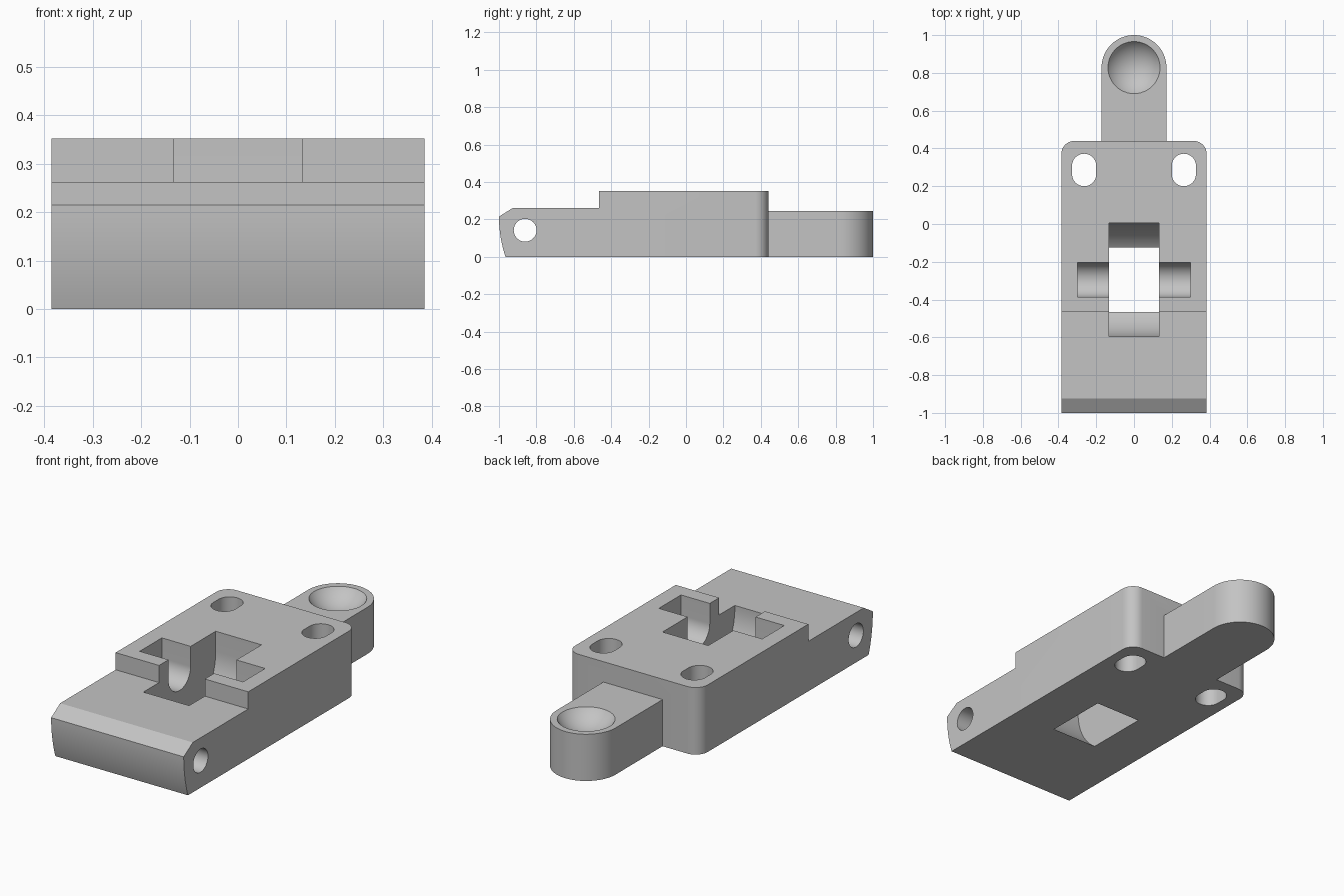
import bpy, bmesh
from math import sin, cos, pi, radians, hypot
from mathutils import Vector

if "Cube" in bpy.data.objects:
    bpy.data.objects.remove(bpy.data.objects["Cube"], do_unlink=True)

grey = bpy.data.materials.new("plain grey")
grey.use_nodes = True
GREY = (0.55, 0.55, 0.55, 1)
grey.diffuse_color = GREY
grey.node_tree.nodes["Principled BSDF"].inputs["Base Color"].default_value = GREY


def arc(cx, cy, r, a0, a1, n=24):
    """Points on a circular arc, angles in degrees."""
    angles = [radians(a0 + (a1 - a0) * i / n) for i in range(n + 1)]
    return [(cx + r * cos(a), cy + r * sin(a)) for a in angles]


def make_object(name, bm):
    mesh = bpy.data.meshes.new(name)
    bm.to_mesh(mesh)
    bm.free()
    mesh.materials.append(grey)
    obj = bpy.data.objects.new(name, mesh)
    bpy.context.collection.objects.link(obj)
    return obj


def prism(name, outline, axis, low, high):
    """Extrude an outline along x (outline in y, z) or along z (outline in x, y)."""
    bm = bmesh.new()
    if axis == "x":
        verts = [bm.verts.new((low, a, b)) for a, b in outline]
        shift = Vector((high - low, 0, 0))
    else:
        verts = [bm.verts.new((a, b, low)) for a, b in outline]
        shift = Vector((0, 0, high - low))
    face = bm.faces.new(verts)
    new = bmesh.ops.extrude_face_region(bm, geom=[face], use_keep_orig=True)["geom"]
    bmesh.ops.translate(bm, vec=shift, verts=[v for v in new if isinstance(v, bmesh.types.BMVert)])
    bmesh.ops.recalc_face_normals(bm, faces=bm.faces[:])
    return make_object(name, bm)


def combine(target, tool, operation):
    """Apply a boolean and discard the tool."""
    mod = target.modifiers.new(operation, "BOOLEAN")
    mod.operation, mod.solver, mod.object = operation, "EXACT", tool
    bpy.context.view_layer.update()
    bpy.context.view_layer.objects.active = target
    bpy.ops.object.modifier_apply(modifier=mod.name)
    bpy.data.objects.remove(tool, do_unlink=True)


HALF, BACK, TOP, DECK = 0.385, 0.44, 0.352, 0.262

# Stepped body with a chamfered, curved nose
nose_r = 0.678
nose = [(nose_r - 1 - hypot(nose_r, 0) * cos(a), 0.215 - nose_r * sin(a))
        for a in (0.3227 * i / 12 for i in range(13))]
side = nose + [(BACK, 0), (BACK, TOP), (-0.465, TOP), (-0.465, DECK), (-0.925, DECK)]
body = prism("base_plate", side, "x", -HALF, HALF)

# Rounded rear corners
bm = bmesh.new()
bm.from_mesh(body.data)
corners = [e for e in bm.edges
           if all(v.co.y > BACK - 0.01 for v in e.verts)
           and abs(e.verts[0].co.z - e.verts[1].co.z) > 0.1]
bmesh.ops.bevel(bm, geom=corners, offset=0.07, segments=10, profile=0.5, affect="EDGES")
bm.to_mesh(body.data)
bm.free()

# Round-ended rear tongue
EYE = 0.828
tongue = prism("tongue", arc(0, EYE, 0.172, 0, 180, 40) + [(-0.172, 0.38), (0.172, 0.38)],
               "z", 0, 0.245)
combine(body, tongue, "UNION")

# Shallow spherical dish in the tongue
bm = bmesh.new()
bmesh.ops.create_uvsphere(bm, u_segments=48, v_segments=48, radius=0.171)
bmesh.ops.translate(bm, vec=(0, EYE, 0.346), verts=bm.verts[:])
combine(body, make_object("dish_cutter", bm), "DIFFERENCE")


# Wheel opening and the axle cradle across it, both U-shaped
def u_shape(r):
    return arc(-0.295, 0.247, r, 180, 360, 40) + [(r - 0.295, 0.6), (-r - 0.295, 0.6)]


combine(body, prism("wheel_cutter", u_shape(0.3), "x", -0.133, 0.133), "DIFFERENCE")
combine(body, prism("axle_cutter", u_shape(0.092), "x", -0.3, 0.3), "DIFFERENCE")

# Hinge pin hole through the nose
combine(body, prism("pin_cutter", arc(-0.86, 0.142, 0.061, 0, 352.5, 47), "x", -0.5, 0.5),
        "DIFFERENCE")

# Mounting slots
for s in (-1, 1):
    slot = arc(s * 0.264, 0.308, 0.064, 0, 180) + arc(s * 0.264, 0.264, 0.064, 180, 360)
    combine(body, prism("slot_cutter", slot, "z", -0.1, 0.6), "DIFFERENCE")

bpy.ops.object.select_all(action="DESELECT")
body.select_set(True)
bpy.context.view_layer.objects.active = body
bpy.ops.object.shade_smooth_by_angle(angle=radians(22))
